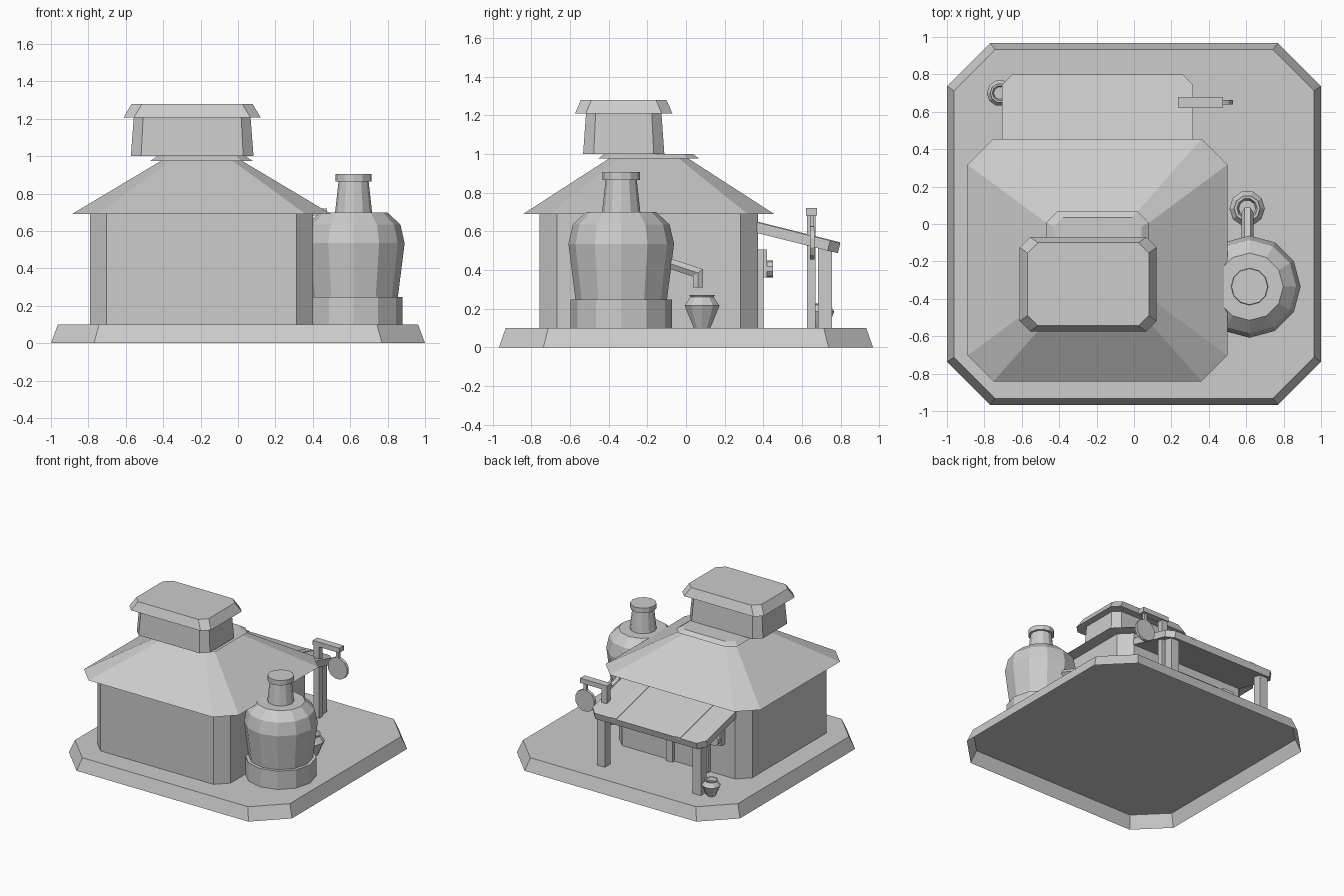
import bpy, bmesh, math

cube = bpy.data.objects.get("Cube")
if cube:
    bpy.data.objects.remove(cube, do_unlink=True)

GREY = (0.604, 0.604, 0.604, 1.0)
mat = bpy.data.materials.new("plain_grey")
mat.use_nodes = True
mat.diffuse_color = GREY
mat.node_tree.nodes["Principled BSDF"].inputs["Base Color"].default_value = GREY


def loft(name, rings, open_bottom=False):
    """Skin a stack of equal-length point rings and cap the ends."""
    bm = bmesh.new()
    loops = [[bm.verts.new(p) for p in ring] for ring in rings]
    n = len(loops[0])
    for low, high in zip(loops, loops[1:]):
        for i in range(n):
            j = (i + 1) % n
            bm.faces.new((low[i], low[j], high[j], high[i]))
    if not open_bottom:
        bm.faces.new(loops[0][::-1])
    bm.faces.new(loops[-1])
    bmesh.ops.recalc_face_normals(bm, faces=bm.faces[:])
    mesh = bpy.data.meshes.new(name)
    bm.to_mesh(mesh)
    bm.free()
    mesh.materials.append(mat)
    obj = bpy.data.objects.new(name, mesh)
    bpy.context.collection.objects.link(obj)
    return obj


def octagon(cx, cy, hx, hy, cut, z):
    """Rectangle with cut corners."""
    pts = []
    for sx, sy in ((1, 1), (-1, 1), (-1, -1), (1, -1)):
        a = (cx + sx * hx, cy + sy * (hy - cut), z)
        b = (cx + sx * (hx - cut), cy + sy * hy, z)
        pts += [a, b] if sx * sy > 0 else [b, a]
    return pts


def tiers(name, cx, cy, levels, open_bottom=False):
    return loft(name, [octagon(cx, cy, hx, hy, c, z) for hx, hy, c, z in levels], open_bottom)


def turned(name, cx, cy, profile, sides=12, scale=1.0, z0=0.0):
    """Faceted turned shape from (radius, height) pairs."""
    angles = [math.tau * i / sides for i in range(sides)]
    return loft(name, [[(cx + scale * r * math.cos(a), cy + scale * r * math.sin(a),
                         z0 + scale * z) for a in angles] for r, z in profile])


def box(name, x, y, z):
    return loft(name, [[(x[0], y[0], h), (x[1], y[0], h), (x[1], y[1], h), (x[0], y[1], h)]
                       for h in z])


def disc(name, centre, radius, depth, sides=12):
    """Disc standing upright, facing front and back."""
    cx, cy, cz = centre
    ring = [math.tau * (i + 0.5) / sides for i in range(sides)]
    return loft(name, [[(cx + radius * math.cos(a), y, cz + radius * math.sin(a)) for a in ring]
                       for y in (cy - depth / 2, cy + depth / 2)])


# Ground plinth, a shell open underneath
tiers("ground_plinth", 0, 0, [(1, 0.967, 0.23, 0), (0.963, 0.932, 0.22, 0.1)], True)

# House body, roof and ridge slab
HX, HY = -0.195, -0.193
tiers("house_walls", HX, HY, [(0.597, 0.565, 0.09, 0.1), (0.597, 0.565, 0.09, 0.69)])
tiers("hipped_roof", HX, HY, [(0.694, 0.648, 0.138, 0.69), (0.215, 0.205, 0.05, 0.976)])
tiers("ridge_slab", HX, HY, [(0.273, 0.262, 0.06, 0.975), (0.235, 0.228, 0.05, 1.0)])

# Roof vent and its cap
VX, VY = -0.245, -0.322
tiers("vent_walls", VX, VY, [(0.328, 0.21, 0.055, 1.0), (0.312, 0.195, 0.05, 1.21)])
tiers("vent_cap", VX, VY, [(0.366, 0.252, 0.055, 1.208), (0.324, 0.222, 0.055, 1.278)])

# Distilling vessel
TX, TY = 0.618, -0.335
turned("vessel_stand", TX, TY, [(0.262, 0.1), (0.262, 0.248)])
turned("vessel_body", TX, TY, [(0.237, 0.248), (0.273, 0.535), (0.25, 0.635), (0.18, 0.7)])
turned("vessel_neck", TX, TY, [(0.1, 0.69), (0.08, 0.87)])
turned("vessel_lid", TX, TY, [(0.097, 0.866), (0.097, 0.906)])

# Spout: a six-sided pipe given as (centre y, z) and (across y, z) per ring
pipe = [((-0.12, 0.445), (0.01, 0.028)), ((0.062, 0.385), (0.03, 0.022)),
        ((0.062, 0.308), (0.03, 0.0))]
hexagon = [math.tau * i / 6 for i in range(6)]
loft("spout_pipe", [[(0.607 + 0.031 * math.cos(a), y + u * math.sin(a), z + v * math.sin(a))
                     for a in hexagon] for (y, z), (u, v) in pipe])

# Jar under the spout and jar beside the porch
JAR = [(0.045, 0), (0.095, 0.115), (0.063, 0.16), (0.07, 0.17), (0.055, 0.17), (0.045, 0.14)]
turned("large_jar", 0.605, 0.083, JAR, 10, 1.0, 0.1)
turned("small_jar", -0.717, 0.7, JAR, 10, 0.74, 0.1)


# Porch canopy sloping down to the back
def canopy_top(y):
    return 0.647 - 0.25 * (y - 0.365)


outline = [(-0.705, 0.33), (0.316, 0.33), (0.316, 0.745), (0.263, 0.798),
           (-0.652, 0.798), (-0.705, 0.745)]
loft("porch_canopy", [[(x, y - d * 0.25, canopy_top(y) - d) for x, y in outline]
                      for d in (0.052, 0.0)])
for side, x in (("right", -0.48), ("left", 0.092)):
    strip = [(y, canopy_top(y) + d) for y, d in
             ((0.34, -0.01), (0.797, -0.01), (0.797, 0.004), (0.34, 0.004))]
    loft(side + "_canopy_strip", [[(x + w, y, z) for y, z in strip] for w in (-0.026, 0.026)])

# Porch posts
for side, x in (("right", -0.625), ("left", 0.235)):
    box(side + "_porch_post", (x - 0.036, x + 0.036), (0.682, 0.755), (0.1, 0.53))

# Hanging sign
box("sign_post", (0.24, 0.29), (0.625, 0.67), (0.1, 0.69))
box("sign_arm", (0.235, 0.475), (0.62, 0.678), (0.682, 0.72))
box("sign_hanger", (0.43, 0.455), (0.64, 0.662), (0.6, 0.69))
disc("sign_disc", (0.443, 0.652, 0.54), 0.088, 0.024)

# Back door frame and wall lamp
for side, x in (("right", -0.45), ("left", -0.13)):
    box(side + "_door_jamb", (x - 0.028, x + 0.028), (0.34, 0.4), (0.1, 0.46))
box("door_lintel", (-0.478, -0.102), (0.34, 0.4), (0.46, 0.505))
box("lamp_board", (-0.61, -0.51), (0.34, 0.42), (0.36, 0.505))
disc("lamp_drum", (-0.56, 0.425, 0.405), 0.045, 0.05, 10)
